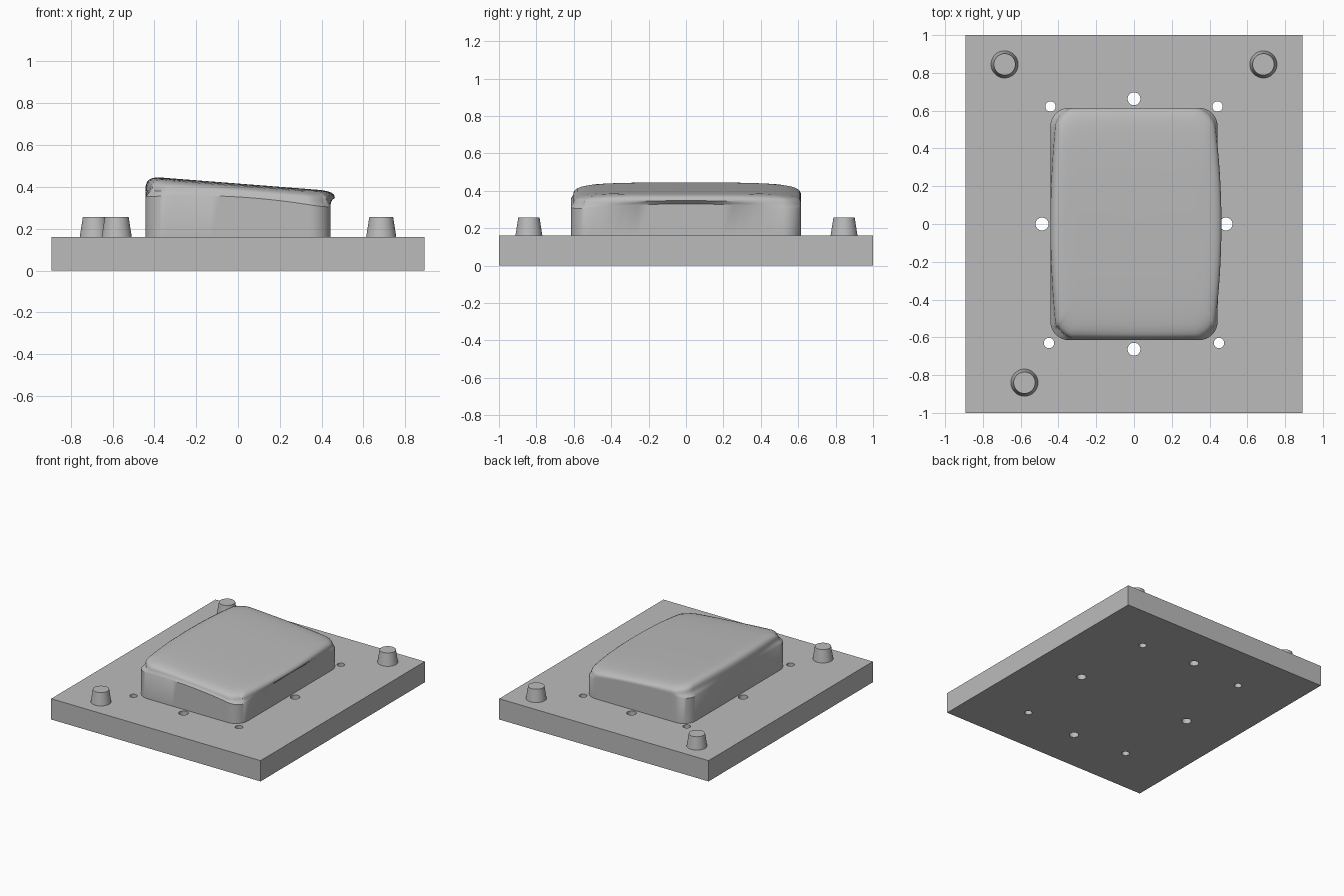
import bpy, bmesh, math
from math import cos, sin, pi

if "Cube" in bpy.data.objects:
    bpy.data.objects.remove(bpy.data.objects["Cube"])

PLATE_TOP = 0.16
HALF_X, HALF_Y, CORNER = 0.443, 0.615, 0.1

grey = bpy.data.materials.new("machined grey")
grey.use_nodes = True
grey.diffuse_color = (0.5, 0.5, 0.5, 1)
grey.node_tree.nodes["Principled BSDF"].inputs["Base Color"].default_value = (0.5, 0.5, 0.5, 1)


def make_object(name, bm, smooth=True):
    bmesh.ops.recalc_face_normals(bm, faces=bm.faces)
    mesh = bpy.data.meshes.new(name)
    bm.to_mesh(mesh)
    bm.free()
    mesh.materials.append(grey)
    obj = bpy.data.objects.new(name, mesh)
    bpy.context.collection.objects.link(obj)
    bpy.ops.object.select_all(action='DESELECT')
    obj.select_set(True)
    bpy.context.view_layer.objects.active = obj
    if smooth:
        bpy.ops.object.shade_smooth_by_angle(angle=math.radians(35))
    return obj


def add_cone(bm, x, y, z0, z1, r0, r1):
    new = bmesh.ops.create_cone(bm, cap_ends=True, segments=40, radius1=r0, radius2=r1, depth=z1 - z0)
    bmesh.ops.translate(bm, verts=new["verts"], vec=(x, y, (z0 + z1) / 2))


# Ejector holes, cut right through the plate
holes = bmesh.new()
for sign in (-1, 1):
    add_cone(holes, 0, sign * 0.663, -0.1, 0.3, 0.034, 0.034)
    add_cone(holes, sign * 0.487, 0, -0.1, 0.3, 0.034, 0.034)
    add_cone(holes, sign * 0.442, 0.622, -0.1, 0.3, 0.027, 0.027)
    add_cone(holes, sign * 0.45, -0.63, -0.1, 0.3, 0.027, 0.027)
cutter = make_object("hole_cutter", holes, smooth=False)
cutter.hide_render = True

# Base plate
bm = bmesh.new()
bmesh.ops.create_cube(bm, size=1)
bmesh.ops.scale(bm, verts=bm.verts, vec=(1.785, 2, PLATE_TOP))
bmesh.ops.translate(bm, verts=bm.verts, vec=(0, 0, PLATE_TOP / 2))
plate = make_object("base_plate", bm, smooth=False)
cut = plate.modifiers.new("holes", 'BOOLEAN')
cut.operation = 'DIFFERENCE'
cut.solver = 'EXACT'
cut.object = cutter
bpy.ops.object.modifier_apply(modifier=cut.name)
bpy.data.objects.remove(cutter)
bpy.ops.object.shade_smooth_by_angle(angle=math.radians(35))

# Tapered locating pegs
for name, x, y in (("back_right_peg", -0.685, 0.845), ("back_left_peg", 0.685, 0.845),
                   ("front_peg", -0.58, -0.84)):
    bm = bmesh.new()
    add_cone(bm, x, y, PLATE_TOP, 0.256, 0.072, 0.057)
    make_object(name, bm)


# Raised core: straight wall, curved seam and sloping pillow top
def outline():
    points = []
    arc, side = 10, 16
    for q, (sx, sy) in enumerate(((1, 1), (-1, 1), (-1, -1), (1, -1))):
        cx, cy = sx * (HALF_X - CORNER), sy * (HALF_Y - CORNER)
        for i in range(arc + 1):
            a = (q + i / arc) * pi / 2
            points.append((cx + CORNER * cos(a), cy + CORNER * sin(a)))
        # Subdivided straight side leading to the next corner
        x0, y0 = points[-1]
        x1, y1 = (-x0, y0) if q % 2 == 0 else (x0, -y0)
        for i in range(1, side):
            t = i / side
            points.append((x0 + (x1 - x0) * t, y0 + (y1 - y0) * t))
    return points


def seam_height(x, y):
    arch = 0.035 * max(0, 0.5 + x) * (1 - (y / HALF_Y) ** 2)
    return 0.352 - 0.062 * x - 0.14 * x * x + arch


def top_height(x, y):
    return 0.416 - 0.078 * x - 0.02 * (y / HALF_Y) ** 4


def cap_point(x, y, scale, rise):
    seam = seam_height(x, y)
    weight = min(1, rise / 0.35)
    bow = (y / HALF_Y) ** 2
    shift = (0.02 - 0.045 * bow) if x > 0 else 0.035 * bow
    px = (x + shift * weight * min(1, abs(x) / 0.4) ** 3) * scale
    py = (y + (0.012 * weight if y < -0.55 else 0)) * scale
    return px, py, seam + (top_height(px, py) - seam) * rise


PROFILE = ((1, 0.18), (1, 0.35), (0.997, 0.52), (0.986, 0.7), (0.965, 0.83), (0.93, 0.93),
           (0.885, 0.98), (0.82, 1), (0.7, 1), (0.5, 1), (0.3, 1), (0.1, 1))
base = outline()
rings = [[(x, y, PLATE_TOP) for x, y in base],
         [(x, y, seam_height(x, y)) for x, y in base]]
rings += [[cap_point(x, y, s, r) for x, y in base] for s, r in PROFILE]

bm = bmesh.new()
loops = [[bm.verts.new(p) for p in ring] for ring in rings]
count = len(base)
for low, high in zip(loops, loops[1:]):
    for i in range(count):
        j = (i + 1) % count
        bm.faces.new((low[i], low[j], high[j], high[i]))
centre = bm.verts.new((0, 0, top_height(0, 0)))
for i in range(count):
    bm.faces.new((loops[-1][i], loops[-1][(i + 1) % count], centre))
bm.faces.new(loops[0][::-1])
make_object("raised_core", bm)
